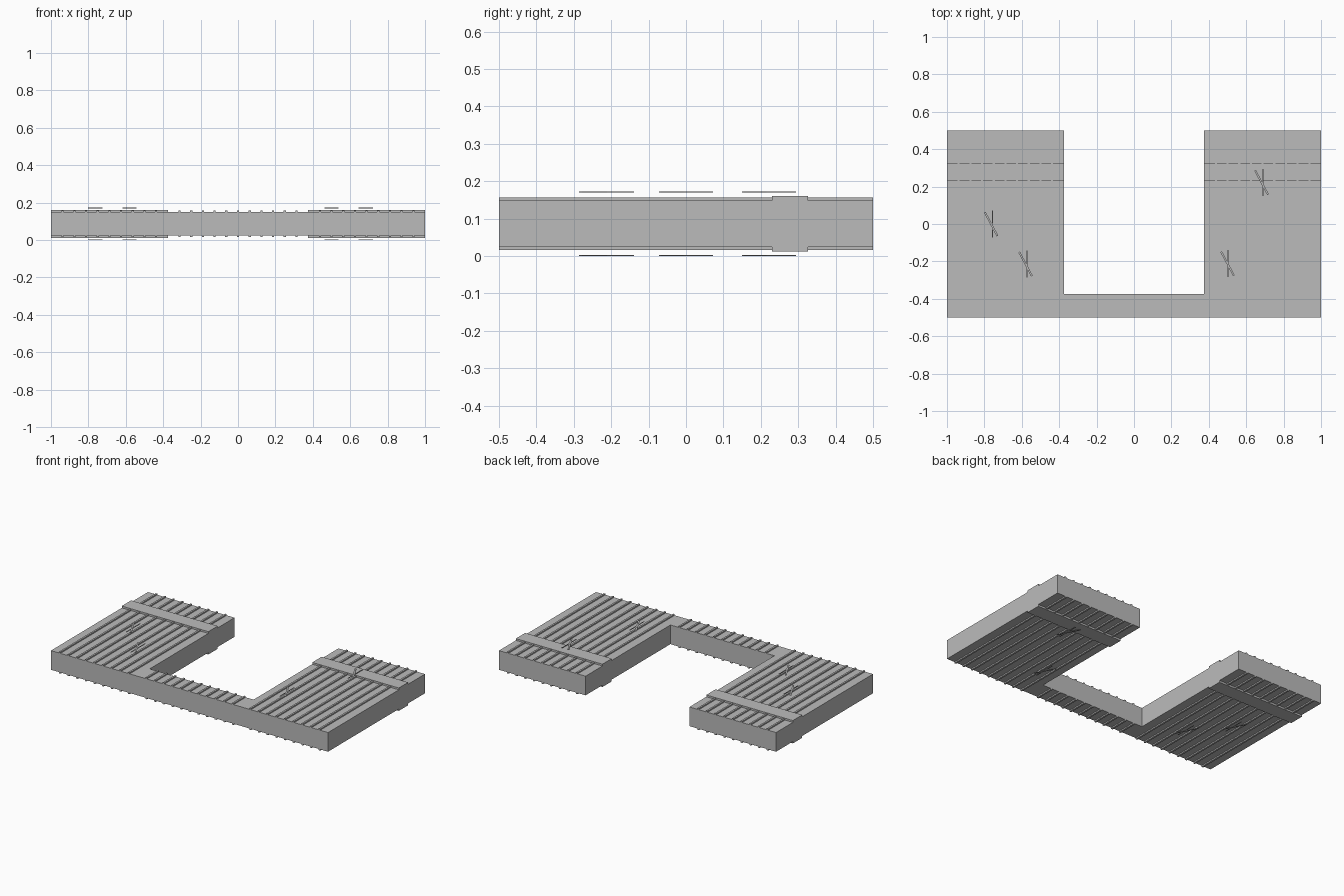
import bpy, bmesh, math
from mathutils import Matrix, Vector

if "Cube" in bpy.data.objects:
    bpy.data.objects.remove(bpy.data.objects["Cube"])

MID = 0.0863          # height of the slab's middle plane
grey = bpy.data.materials.new("plain grey")
grey.diffuse_color = (0.5, 0.5, 0.5, 1)
grey.use_nodes = True
grey.node_tree.nodes["Principled BSDF"].inputs["Base Color"].default_value = grey.diffuse_color


def finish(name, bm):
    bmesh.ops.recalc_face_normals(bm, faces=bm.faces)
    me = bpy.data.meshes.new(name)
    bm.to_mesh(me)
    bm.free()
    me.materials.append(grey)
    ob = bpy.data.objects.new(name, me)
    bpy.context.collection.objects.link(ob)
    return ob


def add_box(bm, center, size, angle=0):
    m = (Matrix.Translation(Vector(center)) @ Matrix.Rotation(angle, 4, 'Z')
         @ Matrix.Diagonal((*size, 1)))
    bmesh.ops.create_cube(bm, size=1, matrix=m)


def span(lo, hi):
    return (lo + hi) / 2, hi - lo


# U-shaped slab
bm = bmesh.new()
outline = [(-1, -.5), (1, -.5), (1, .5), (.375, .5),
           (.375, -.375), (-.375, -.375), (-.375, .5), (-1, .5)]
face = bm.faces.new([bm.verts.new((x, y, MID - .0625)) for x, y in outline])
ext = bmesh.ops.extrude_face_region(bm, geom=[face])
bmesh.ops.translate(bm, vec=(0, 0, .125),
                    verts=[v for v in ext["geom"] if isinstance(v, bmesh.types.BMVert)])
finish("slab", bm)

# crossed marks: x, y of the slanted bar and the x offset of the straight one
marks = [(-.764, 0, .007), (-.58, -.214, .008), (.682, .222, .007), (.5, -.212, .003)]

for side, label in ((1, "top"), (-1, "bottom")):
    # thin ribs running front to back
    bm = bmesh.new()
    for k in range(-15, 16):
        if abs(k) == 6:
            continue
        cy, ly = span(-.5, -.375 if abs(k) < 6 else .5)
        cz, lz = span(.0625, .0705)
        add_box(bm, (k / 16, cy, MID + side * cz), (.0115, ly, lz))
    finish(label + "_ribs", bm)

    # cross band on each arm
    bm = bmesh.new()
    for s in (-1, 1):
        cz, lz = span(.0625, .0745)
        add_box(bm, (s * .6875, .278, MID + side * cz), (.625, .096, lz))
    finish(label + "_bands", bm)

    # floating crossed marks
    bm = bmesh.new()
    cz, lz = span(.0833, .0863)
    for x, y, dx in marks:
        add_box(bm, (x, y, MID + side * cz), (.01, .145, lz), math.radians(28))
        add_box(bm, (x + dx, y, MID + side * cz), (.005, .145, lz * .9))
    finish(label + "_crossed_marks", bm)
